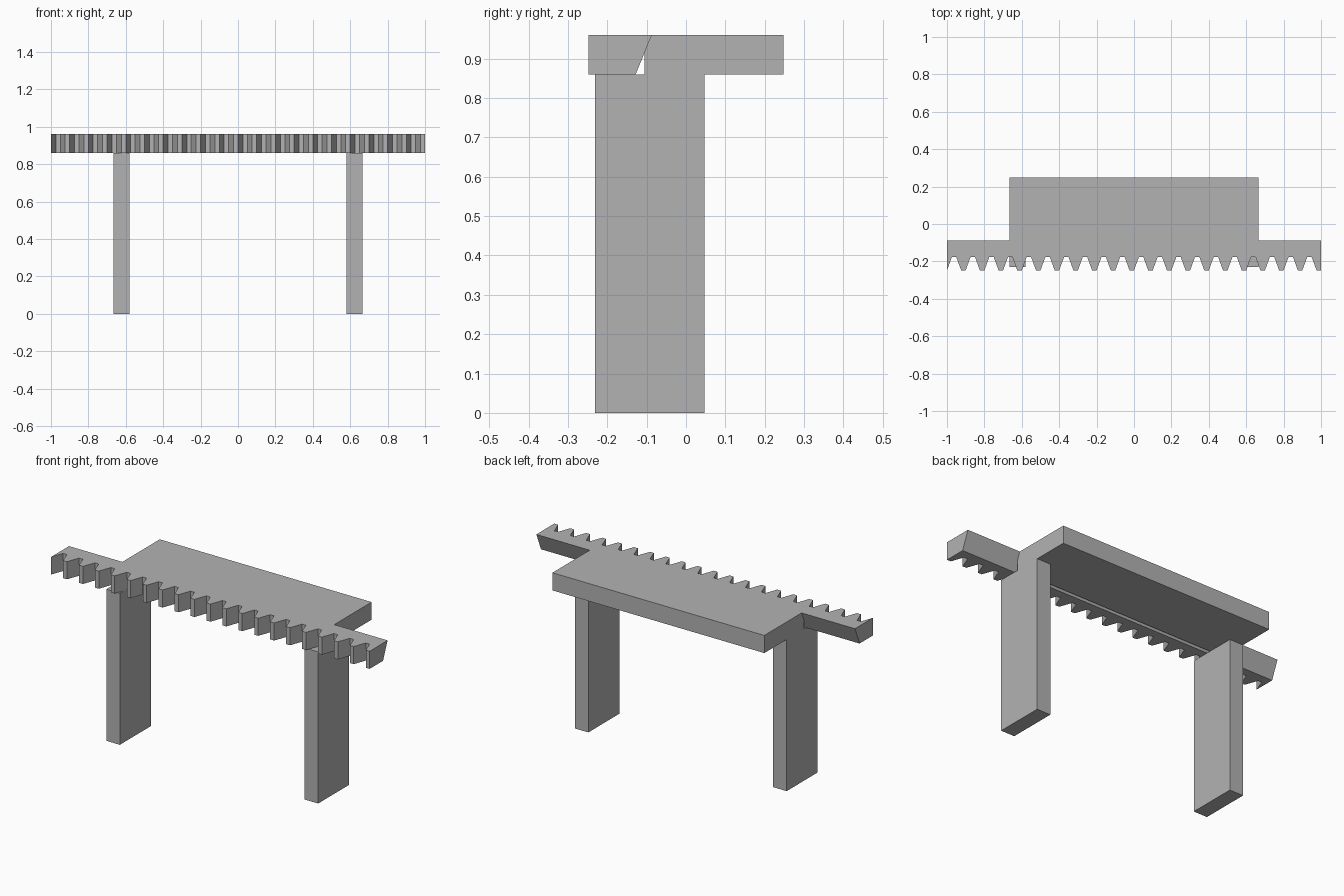
import bpy
import bmesh

cube = bpy.data.objects.get("Cube")
if cube:
    bpy.data.objects.remove(cube, do_unlink=True)

# Plain grey material
GREY = (0.45, 0.45, 0.45, 1.0)
grey = bpy.data.materials.new("plain_grey")
grey.use_nodes = True
grey.diffuse_color = GREY
grey.node_tree.nodes["Principled BSDF"].inputs["Base Color"].default_value = GREY

Z_LOW, Z_TOP = 0.86, 0.96


def finish(name, bm):
    bmesh.ops.recalc_face_normals(bm, faces=bm.faces)
    mesh = bpy.data.meshes.new(name)
    bm.to_mesh(mesh)
    bm.free()
    mesh.materials.append(grey)
    obj = bpy.data.objects.new(name, mesh)
    bpy.context.collection.objects.link(obj)
    return obj


def box(name, low, high):
    bm = bmesh.new()
    bmesh.ops.create_cube(bm, size=1)
    for v in bm.verts:
        v.co = [(a + b) / 2 + c * (b - a) for a, b, c in zip(low, high, v.co)]
    return finish(name, bm)


def toothed_rack():
    # Outline of the toothed front edge, then the back edge sloping outward to the top
    tip, root, pitch, flank, floor, count = -0.248, -0.177, 0.1, 0.026, 0.024, 20
    outline = []
    for i in range(count):
        x = -1 + i * pitch
        outline += [(x, tip), (x + flank, root),
                    (x + flank + floor, root), (x + 2 * flank + floor, tip)]
    outline.append((1, tip))

    bm = bmesh.new()
    rings = []
    for z, back in ((Z_LOW, -0.128), (Z_TOP, -0.087)):
        points = outline + [(1, back), (-1, back)]
        rings.append([bm.verts.new((x, y, z)) for x, y in points])
    low, top = rings
    bm.faces.new(low)
    bm.faces.new(top)
    for i in range(len(low)):
        j = (i + 1) % len(low)
        bm.faces.new((low[i], low[j], top[j], top[i]))
    return finish("toothed_rack", bm)


# Rack, table plate and the two legs
toothed_rack()
box("table_plate", (-0.665, -0.106, Z_LOW), (0.665, 0.248, Z_TOP))
for side, x in (("left", 0.58), ("right", -0.665)):
    box(side + "_leg", (x, -0.231, 0), (x + 0.085, 0.047, Z_LOW))
